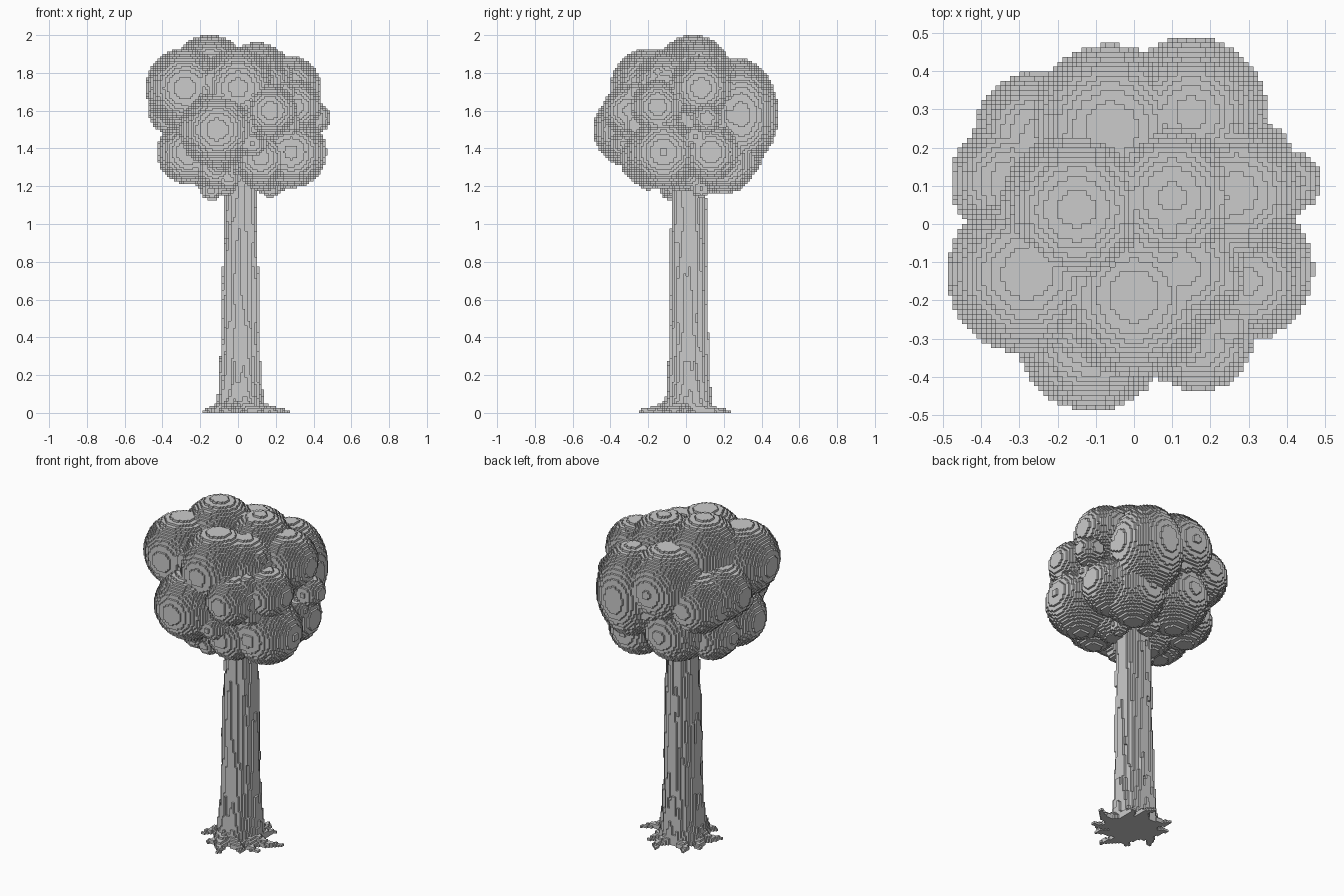
import bpy, bmesh, math, random
from mathutils import noise, Vector

if "Cube" in bpy.data.objects:
    bpy.data.objects.remove(bpy.data.objects["Cube"])

V = 0.0125  # block size
random.seed(4)


def add_blob(cells, c, r, rz=None):
    """Fill an ellipsoid with blocks."""
    rz = rz or r
    lo = [math.floor((c[k] - (rz if k == 2 else r)) / V) for k in range(3)]
    hi = [math.ceil((c[k] + (rz if k == 2 else r)) / V) for k in range(3)]
    for i in range(lo[0], hi[0]):
        dx = (((i + .5) * V - c[0]) / r) ** 2
        for j in range(lo[1], hi[1]):
            d = dx + (((j + .5) * V - c[1]) / r) ** 2
            if d > 1:
                continue
            for k in range(lo[2], hi[2]):
                if d + (((k + .5) * V - c[2]) / rz) ** 2 <= 1:
                    cells.add((i, j, k))


def block_object(name, cells, hidden=()):
    """Skin a set of blocks with the exposed square faces only."""
    bm = bmesh.new()
    verts = {}

    def vert(p):
        if p not in verts:
            verts[p] = bm.verts.new([n * V for n in p])
        return verts[p]

    for c in cells:
        for axis in range(3):
            u, w = (axis + 1) % 3, (axis + 2) % 3
            for side in (0, 1):
                n = list(c)
                n[axis] += 2 * side - 1
                n = tuple(n)
                if n in cells or n in hidden:
                    continue
                quad = []
                for a, b in ((0, 0), (1, 0), (1, 1), (0, 1)):
                    p = list(c)
                    p[axis] += side
                    p[u] += a
                    p[w] += b
                    quad.append(vert(tuple(p)))
                bm.faces.new(quad if side else quad[::-1])
    me = bpy.data.meshes.new(name)
    bm.to_mesh(me)
    bm.free()
    ob = bpy.data.objects.new(name, me)
    bpy.context.collection.objects.link(ob)
    return ob


# crown: big leaf clumps (x, y, z, radius)
clumps = [
    (0, 0, 1.56, .33), (-.28, -.13, 1.72, .21), (-.11, -.29, 1.50, .20),
    (0, -.19, 1.72, .21), (-.15, .04, 1.80, .20), (.10, .07, 1.77, .19),
    (-.06, .25, 1.66, .22), (.27, .08, 1.72, .17), (.17, -.30, 1.60, .14),
    (.13, -.12, 1.74, .16), (.28, -.12, 1.38, .19), (.27, .13, 1.38, .16),
    (.41, .11, 1.56, .08), (-.32, .11, 1.62, .16), (-.25, .23, 1.58, .17),
    (-.26, -.10, 1.38, .17), (-.10, .22, 1.39, .19), (.12, -.20, 1.35, .15),
    (.17, .20, 1.33, .17), (-.26, .12, 1.36, .15), (.30, -.15, 1.62, .14),
    (-.12, .0, 1.29, .13), (.12, -.02, 1.30, .13), (-.12, -.17, 1.31, .12),
]
crown = set()
for x, y, z, r in clumps:
    add_blob(crown, (x, y, z), r)
add_blob(crown, (.15, .29, 1.58), .20, .27)

# crown: small leaf clumps tucked in the gaps
for n in range(34):
    h = 1 - 2 * (n + .5) / 34
    a = n * 2.39996
    s = math.sqrt(1 - h * h)
    r = random.uniform(.035, .07)
    add_blob(crown, (.38 * s * math.cos(a), .38 * s * math.sin(a), 1.56 + .36 * h), r)
for x, y, z, r in [(-.14, -.08, 1.18, .055), (.17, .08, 1.19, .05), (-.05, -.2, 1.24, .06),
                   (.22, -.2, 1.42, .05), (.11, -.33, 1.42, .05), (.25, -.27, 1.7, .05)]:
    add_blob(crown, (x, y, z), r)

# trunk: tapered, ridged bark, flared foot
trunk = set()
for k in range(0, int(1.3 / V)):
    z = (k + .5) * V
    base = .110 - .020 * z + .022 * math.exp(-z / .12)
    for i in range(-14, 15):
        for j in range(-14, 15):
            x, y = (i + .5) * V - .012, (j + .5) * V - .014
            a = math.atan2(y, x)
            bark = noise.noise(Vector((5 * math.cos(a), 5 * math.sin(a), z * 4)))
            if math.hypot(x, y) < base + .013 * bark:
                trunk.add((i, j, k))

# roots: tapering wavy tongues along the ground (angle in degrees, reach)
roots = [(3, .26), (42, .20), (78, .23), (118, .21), (158, .19), (198, .20),
         (238, .19), (268, .245), (300, .21), (335, .22)]
for deg, reach in roots:
    a0 = math.radians(deg)
    for n in range(41):
        t = n / 40
        d = .09 + (reach - .09) * t
        a = a0 + .14 * math.sin(4 * t + deg)
        w = .036 * (1 - t) + .009
        top = .055 * (1 - t) ** 1.5 + .018
        cx, cy = d * math.cos(a) + .008, d * math.sin(a)
        for i in range(math.floor((cx - w) / V), math.ceil((cx + w) / V)):
            for j in range(math.floor((cy - w) / V), math.ceil((cy + w) / V)):
                q = math.hypot((i + .5) * V - cx, (j + .5) * V - cy) / w
                if q < 1:
                    for k in range(max(1, round(top * (1 - .6 * q * q) / V))):
                        trunk.add((i, j, k))

block_object("leaf_crown", crown, trunk)
block_object("trunk_and_roots", trunk - crown, crown)
